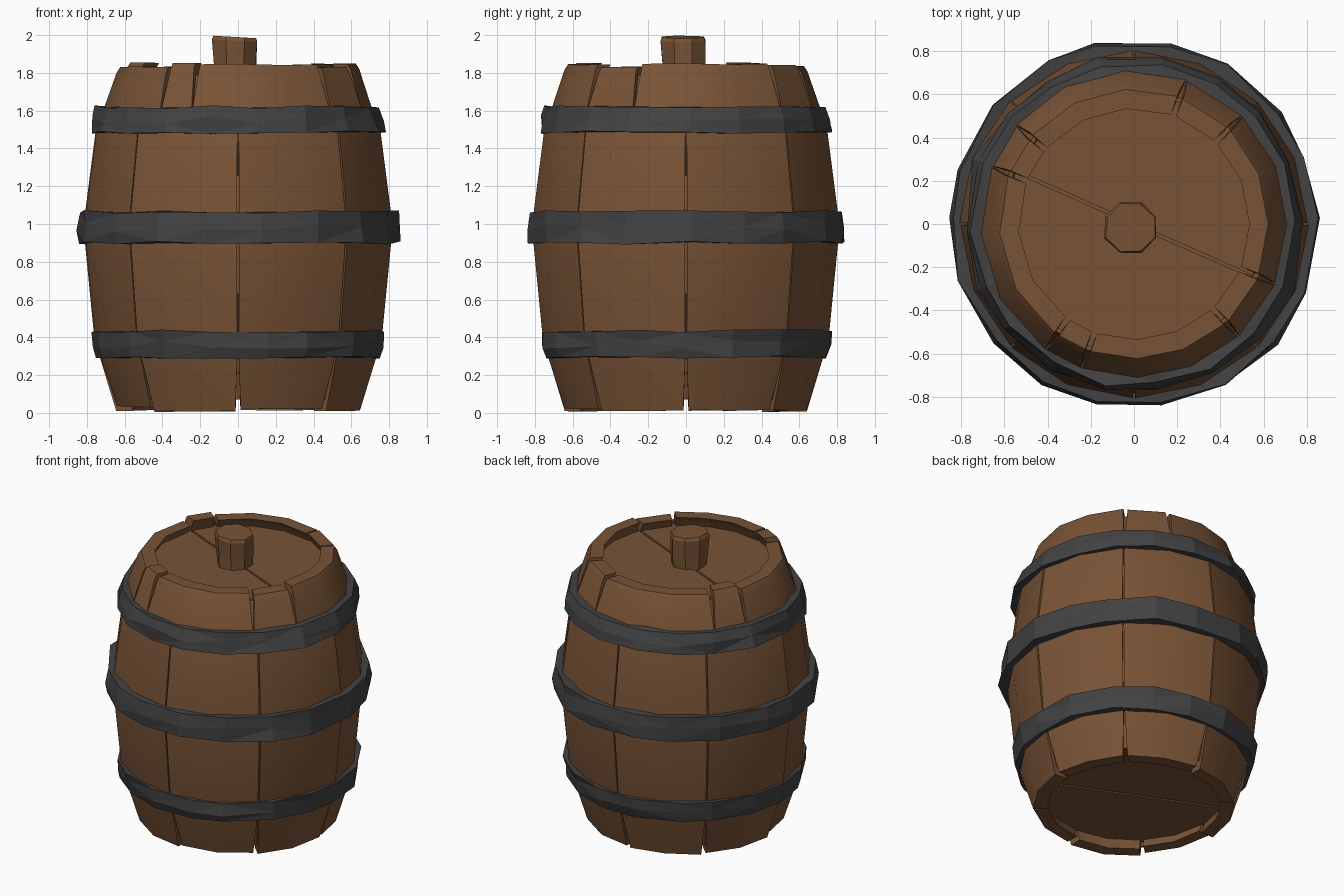
import bpy, bmesh, math, random

random.seed(7)

cube = bpy.data.objects.get("Cube")
if cube:
    bpy.data.objects.remove(cube, do_unlink=True)


def make_material(name, color):
    mat = bpy.data.materials.new(name)
    mat.use_nodes = True
    mat.diffuse_color = color
    mat.node_tree.nodes["Principled BSDF"].inputs["Base Color"].default_value = color
    return mat


WOOD = make_material("brown wood", (0.19, 0.088, 0.037, 1))
IRON = make_material("dark iron", (0.055, 0.055, 0.056, 1))


def finish(bm, name, mat, smooth=False):
    bmesh.ops.recalc_face_normals(bm, faces=bm.faces)
    mesh = bpy.data.meshes.new(name)
    bm.to_mesh(mesh)
    bm.free()
    mesh.materials.append(mat)
    obj = bpy.data.objects.new(name, mesh)
    bpy.context.collection.objects.link(obj)
    if smooth:
        bpy.ops.object.select_all(action='DESELECT')
        obj.select_set(True)
        bpy.context.view_layer.objects.active = obj
        bpy.ops.object.shade_smooth_by_angle(angle=math.radians(28))
    return obj


def polar(r, deg, z):
    a = math.radians(deg)
    return (r * math.cos(a), r * math.sin(a), z)


def bridge(bm, rows, closed):
    """Skin a list of closed cross-section loops, capping the ends if open."""
    n = len(rows[0])
    for i in range(len(rows) if closed else len(rows) - 1):
        a, b = rows[i], rows[(i + 1) % len(rows)]
        for j in range(n):
            k = (j + 1) % n
            bm.faces.new((a[j], a[k], b[k], b[j]))
    if not closed:
        bm.faces.new(rows[0])
        bm.faces.new(rows[-1])


# Barrel outline as (radius, height)
OUTLINE = [(0.645, 0.02), (0.73, 0.29), (0.765, 0.44), (0.81, 0.9),
           (0.808, 1.07), (0.755, 1.48), (0.735, 1.55)]
TOP_OUTLINE = [(0.735, 1.55), (0.71, 1.62), (0.645, 1.81), (0.625, 1.84)]
THICK = 0.09


def stave(name, start, end, outline, ragged_end):
    """One curved plank; its seams open up towards the ragged end."""
    steps = max(1, round((end - start) / 22.5))
    shift = random.uniform(-0.014, 0.014)
    swell = random.uniform(-0.006, 0.004)
    loop = [(r + swell, z, z) for r, z in outline]
    loop += [(r - THICK, z, z) for r, z in reversed(outline)]
    bm = bmesh.new()
    rows = []
    for i in range(steps + 1):
        t = i / steps
        wobble = shift + random.uniform(-0.005, 0.005)
        row = []
        for r, z, _ in loop:
            gap = 1.3 if abs(z - ragged_end) < 0.05 else 0.3
            ang = start + gap + (end - start - 2 * gap) * t
            dz = wobble if abs(z - ragged_end) < 0.05 else 0
            row.append(bm.verts.new(polar(r, ang, z + dz)))
        rows.append(row)
    bridge(bm, rows, False)
    finish(bm, name, WOOD, smooth=True)


# Long lower staves, evenly spaced
for i in range(8):
    stave(f"lower_stave_{i + 1}", i * 45, i * 45 + 45, OUTLINE, 0.02)

# Upper staves, alternating narrow and wide
SEAMS = [45, 70, 140, 158, 235, 250, 313, 337, 405]
for i in range(8):
    stave(f"upper_stave_{i + 1}", SEAMS[i], SEAMS[i + 1], TOP_OUTLINE, 1.84)

# Thin lining that backs the open seams
bm = bmesh.new()
lining = [(r - 0.025, z) for r, z in OUTLINE + TOP_OUTLINE[1:3]]
lining[0], lining[-1] = (0.64, 0.07), (0.625, 1.79)
lining += [(r - 0.02, z) for r, z in reversed(lining)]
bridge(bm, [[bm.verts.new(polar(r, i * 22.5, z)) for r, z in lining]
            for i in range(16)], True)
finish(bm, "seam_lining", WOOD)


def hoop(name, low, high, bulge):
    """Hammered iron band between two (radius, height) edges."""
    sides = 18
    bm = bmesh.new()
    rows = []
    for i in range(sides):
        ang = i * 360 / sides + random.uniform(-3, 3)
        lo, hi = (random.uniform(-0.012, 0.012) for _ in range(2))
        flare = 0.02 if random.random() < 0.2 else 0
        mid_r, mid_z = (low[0] + high[0]) / 2 + bulge, (low[1] + high[1]) / 2
        pts = [(low[0] + lo + flare, low[1] + lo * 0.7),
               (mid_r + random.uniform(-0.008, 0.008), mid_z + 2 * hi),
               (high[0] + hi, high[1] + hi * 0.7),
               (high[0] - 0.06, high[1] + lo * 0.5),
               (low[0] - 0.06, low[1] + hi * 0.5)]
        rows.append([bm.verts.new(polar(r, ang, z)) for r, z in pts])
    bridge(bm, rows, True)
    # Split the quads unevenly for a beaten, faceted surface
    bmesh.ops.triangulate(bm, faces=bm.faces, quad_method='SHORT_EDGE')
    finish(bm, name, IRON)


hoop("bottom_hoop", (0.76, 0.295), (0.785, 0.435), 0.004)
hoop("middle_hoop", (0.85, 0.9), (0.845, 1.065), 0.004)
hoop("top_hoop", (0.782, 1.485), (0.75, 1.62), 0.006)


def half_disc(name, radius, z0, z1, turn, inset):
    """Half of a barrel head, held back slightly from the centre seam."""
    bm = bmesh.new()
    a = math.radians(turn + 90)
    off = (inset * math.cos(a), inset * math.sin(a))
    rows = []
    for z in (z0, z1):
        rim = [polar(radius, turn + i * 22.5, z) for i in range(9)]
        rows.append([bm.verts.new((x + off[0], y + off[1], z)) for x, y, z in rim])
    bridge(bm, rows, False)
    finish(bm, name, WOOD)


# Recessed heads, each of two planks over a backing disc
for name, z0, z1, back in (("lid", 1.72, 1.77, 1.735), ("base", 0.09, 0.14, 0.125)):
    for side, turn in (("back", -24), ("front", 156)):
        half_disc(f"{name}_{side}_plank", 0.6, z0, z1, turn, 0.007)
    bm = bmesh.new()
    bmesh.ops.create_circle(bm, cap_ends=True, segments=16, radius=0.6)
    bmesh.ops.translate(bm, verts=bm.verts, vec=(0, 0, back))
    finish(bm, f"{name}_backing", WOOD)

# Flared stopper with a slightly tilted top
bm = bmesh.new()
rows = []
for r, z in ((0.115, 1.75), (0.122, 1.85), (0.13, 1.97), (0.122, 1.99)):
    ring = [polar(r + random.uniform(-0.006, 0.006), 22.5 + i * 45, z) for i in range(8)]
    rows.append([bm.verts.new((x - 0.015, y - 0.015, z - (x * 0.06 if z > 1.9 else 0)))
                 for x, y, z in ring])
bridge(bm, rows, False)
finish(bm, "stopper", WOOD)
